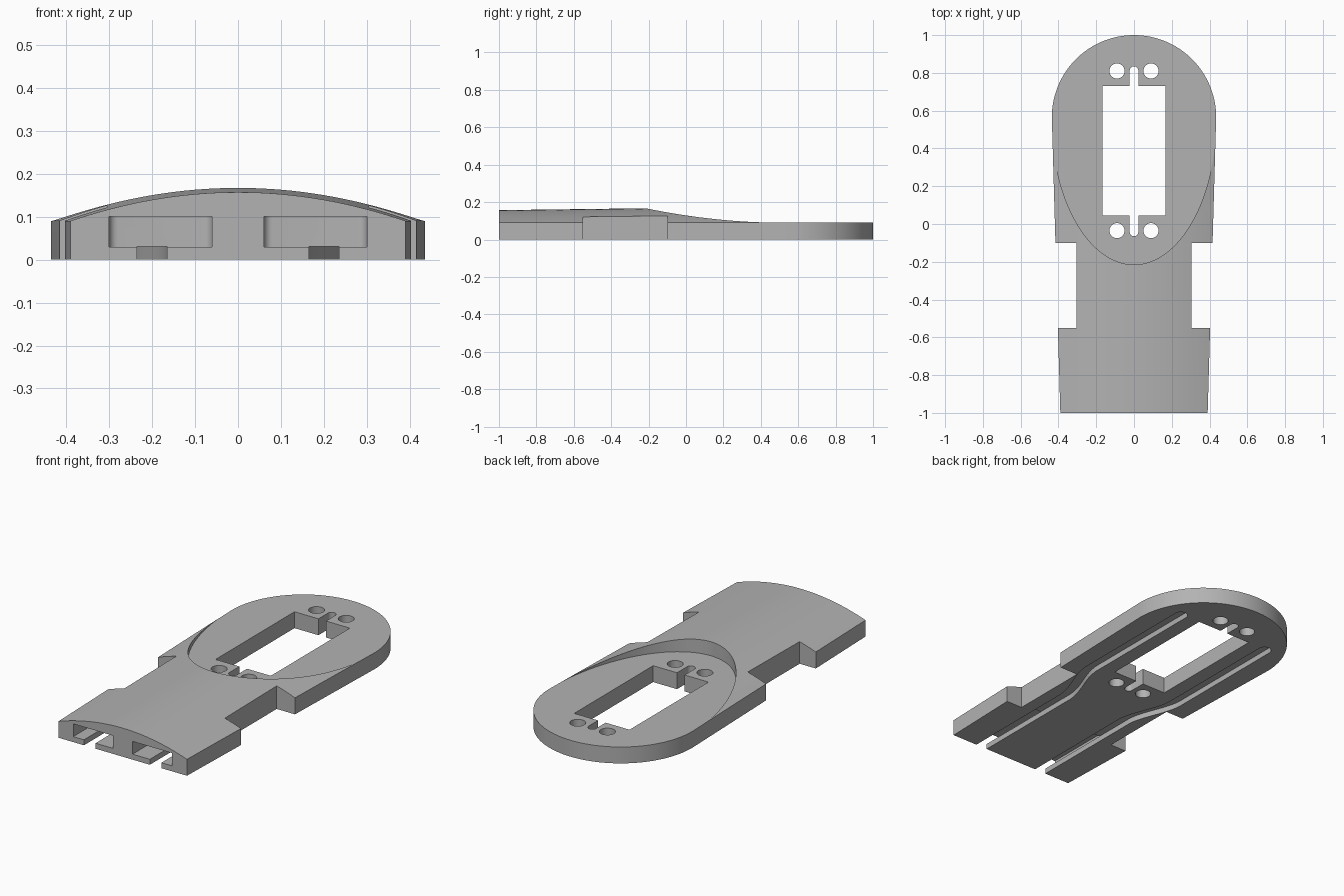
import bpy, math
from math import pi, cos, sin

old = bpy.data.objects.get("Cube")
if old:
    bpy.data.objects.remove(old, do_unlink=True)

FRONT_W, HEAD_R, HEAD_Y = 0.39, 0.435, 0.565   # plan half widths and head centre
PLATE = 0.09                                   # thickness of the flat head

grey = bpy.data.materials.new("plain_grey")
grey.use_nodes = True
grey.diffuse_color = (0.45, 0.45, 0.45, 1)
grey.node_tree.nodes["Principled BSDF"].inputs["Base Color"].default_value = grey.diffuse_color


def loft(name, lower, upper):
    """Solid between two matching closed loops."""
    n = len(lower)
    faces = [tuple(reversed(range(n))), tuple(range(n, 2 * n))]
    faces += [(i, (i + 1) % n, n + (i + 1) % n, n + i) for i in range(n)]
    mesh = bpy.data.meshes.new(name)
    mesh.from_pydata(list(lower) + list(upper), [], faces)
    mesh.materials.append(grey)
    obj = bpy.data.objects.new(name, mesh)
    bpy.context.scene.collection.objects.link(obj)
    return obj


def prism(name, outline, z0, z1):
    """Upright solid from a counterclockwise plan outline."""
    return loft(name, [(x, y, z0) for x, y in outline], [(x, y, z1) for x, y in outline])


def arc(cx, cy, rx, ry, a0, a1, n=24):
    return [(cx + rx * cos(a0 + (a1 - a0) * i / n), cy + ry * sin(a0 + (a1 - a0) * i / n))
            for i in range(n + 1)]


def rect(x0, x1, y0, y1):
    return [(x0, y0), (x1, y0), (x1, y1), (x0, y1)]


def crown_section(y):
    """Arched cross-section; its height is PLATE at the plan edge."""
    t = (y + 1) / (1 + HEAD_Y)
    w = FRONT_W + (HEAD_R - FRONT_W) * t
    h = 0.067 + 0.02 * t
    xs = [0.5 - i / 40 for i in range(41)]
    top = [(x, y, PLATE + h * (1 - (x / w) ** 2)) for x in xs]
    return [(-0.5, y, -0.1), (0.5, y, -0.1)] + top


def cut(target, tool, operation="DIFFERENCE"):
    tool.hide_render = True
    mod = target.modifiers.new(tool.name, "BOOLEAN")
    mod.operation, mod.solver, mod.object = operation, "EXACT", tool
    tools.append(tool)


tools = []

# Tapered body with a round head
body = prism("body", [(-FRONT_W, -1), (FRONT_W, -1)]
             + arc(0, HEAD_Y, HEAD_R, HEAD_R, 0, pi, 64), 0, 0.3)
cut(body, loft("crown", crown_section(-1.1), crown_section(1.1)), "INTERSECT")

# Flat oval recess over the head
cut(body, prism("recess", arc(0, HEAD_Y, HEAD_R + 0.002, 0.78, pi, 2 * pi, 64)
                + [(0.6, HEAD_Y), (0.6, 1.2), (-0.6, 1.2), (-0.6, HEAD_Y)], PLATE, 0.4))

# Central window and its rounded slot
cut(body, prism("window", rect(-0.168, 0.168, 0.045, 0.73), -0.1, 0.4))
cut(body, prism("slot", arc(0, -0.042, 0.023, 0.023, pi, 2 * pi, 12)
                + arc(0, 0.812, 0.023, 0.023, 0, pi, 12), -0.1, 0.4))

# Screw holes
for x in (-0.09, 0.09):
    for y in (-0.035, 0.81):
        cut(body, prism("hole", arc(x, y, 0.04, 0.04, 0, 2 * pi, 32)[:-1], -0.1, 0.4))


def channel_x(y):
    t = min(max((y + 0.33) / 0.33, 0), 1)
    return 0.2 + 0.085 * t * t * (3 - 2 * t)


def mirrored(outline, side):
    return outline if side > 0 else [(-x, y) for x, y in reversed(outline)]


ys = [-1.1] + [-0.33 + 0.33 * i / 16 for i in range(17)]
for side in (-1, 1):
    # Waist notch
    notch = rect(0.305, 0.6, -0.55, -0.1)
    cut(body, prism("notch", mirrored(notch, side), -0.1, 0.4))
    # Front pocket with rounded rear corners
    pocket = [(0.06, -1.1), (0.3, -1.1)] + arc(0.28, -0.58, 0.02, 0.02, 0, pi / 2, 6) \
        + arc(0.08, -0.58, 0.02, 0.02, pi / 2, pi, 6)
    cut(body, prism("pocket", mirrored(pocket, side), 0.03, 0.1))
    # Winding groove in the underside
    groove = [(channel_x(y) + 0.035, y) for y in ys] \
        + arc(0.285, 0.72, 0.035, 0.035, 0, pi, 12) \
        + [(channel_x(y) - 0.035, y) for y in reversed(ys)]
    cut(body, prism("groove", mirrored(groove, side), -0.1, 0.0301))

# Apply the cuts and remove the cutters
bpy.context.view_layer.update()
result = bpy.data.meshes.new_from_object(body.evaluated_get(bpy.context.evaluated_depsgraph_get()))
body.modifiers.clear()
body.data = result
for tool in tools:
    bpy.data.objects.remove(tool, do_unlink=True)

bpy.ops.object.select_all(action="DESELECT")
body.select_set(True)
bpy.context.view_layer.objects.active = body
bpy.ops.object.shade_smooth_by_angle(angle=math.radians(25))
